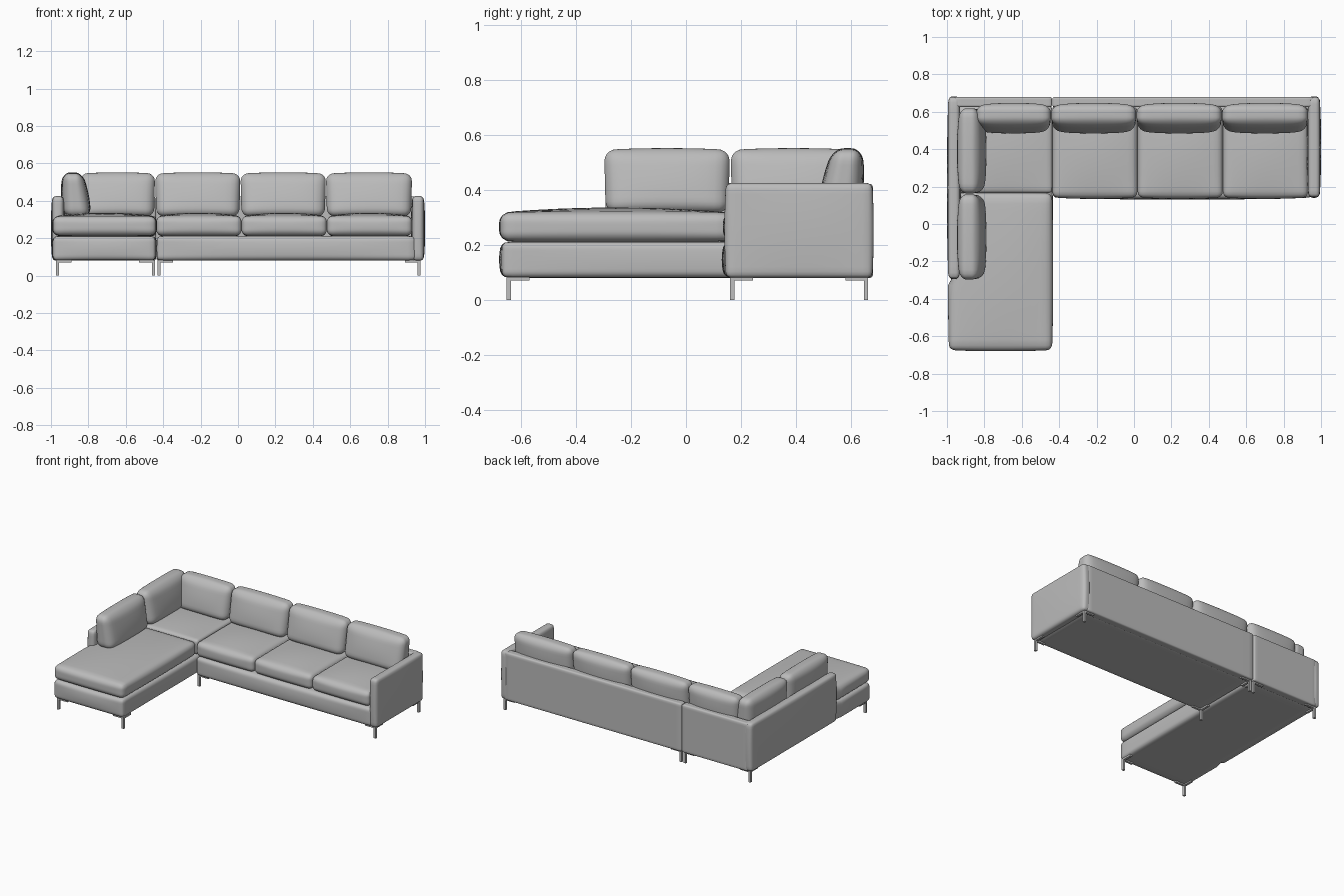
import bpy, bmesh, math
from mathutils import Vector

if "Cube" in bpy.data.objects:
    bpy.data.objects.remove(bpy.data.objects["Cube"], do_unlink=True)


def make_material(name, value):
    mat = bpy.data.materials.new(name)
    mat.use_nodes = True
    colour = (value, value, value, 1)
    mat.diffuse_color = colour
    mat.node_tree.nodes["Principled BSDF"].inputs["Base Color"].default_value = colour
    return mat


upholstery = make_material("grey upholstery", 0.5)
metal = make_material("leg metal", 0.52)


def finish(name, bm, mat, smooth):
    bmesh.ops.recalc_face_normals(bm, faces=bm.faces)
    mesh = bpy.data.meshes.new(name)
    bm.to_mesh(mesh)
    bm.free()
    mesh.materials.append(mat)
    mesh.polygons.foreach_set("use_smooth", [smooth] * len(mesh.polygons))
    obj = bpy.data.objects.new(name, mesh)
    bpy.context.collection.objects.link(obj)
    return obj


def soft_box(name, x, y, z, radius, puff=(0, 0, 0), tweak=None, cuts=17):
    """Rounded box between the given ranges, with each pair of sides puffed out."""
    lo, hi = Vector((x[0], y[0], z[0])), Vector((x[1], y[1], z[1]))
    centre, half = (lo + hi) / 2, (hi - lo) / 2
    bm = bmesh.new()
    bmesh.ops.create_cube(bm, size=2)
    bmesh.ops.subdivide_edges(bm, edges=bm.edges[:], cuts=cuts, use_grid_fill=True)
    r = min(radius, min(half) * 0.98)
    for v in bm.verts:
        # crowd the grid towards the edges, then round them
        p = Vector([math.sin(c * math.pi / 2) * h for c, h in zip(v.co, half)])
        core = Vector([max(r - h, min(h - r, c)) for c, h in zip(p, half)])
        p = core + (p - core).normalized() * r
        u = [c / h for c, h in zip(p, half)]
        for i in range(3):
            a, b = u[i - 1], u[i - 2]
            p[i] += puff[i] * u[i] * (1 - a * a) * (1 - b * b)
        if tweak:
            p = tweak(p, u)
        v.co = p + centre
    return finish(name, bm, upholstery, True)


def box(bm, x, y, z):
    made = bmesh.ops.create_cube(bm, size=1)["verts"]
    for v in made:
        v.co = Vector([(a + b) / 2 + c * (b - a) for c, (a, b) in zip(v.co, (x, y, z))])


# Bases of the two modules
soft_box("chaise_base", (-0.99, -0.44), (-0.67, 0.65), (0.08, 0.212), 0.025, (0.006, 0.01, 0),
         lambda p, u: Vector((max(p.x, -0.24) if p.y > -0.27 else p.x, p.y, p.z)))
soft_box("sofa_base", (-0.435, 0.95), (0.14, 0.65), (0.08, 0.212), 0.025, (0, 0.01, 0))

# Arms and back panels
soft_box("right_arm", (-0.993, -0.932), (-0.29, 0.678), (0.08, 0.425), 0.022, (0.008, 0.005, 0))
soft_box("left_arm", (0.932, 0.993), (0.145, 0.678), (0.08, 0.425), 0.022, (0.008, 0.005, 0))
soft_box("chaise_back", (-0.96, -0.439), (0.625, 0.68), (0.08, 0.422), 0.012)
soft_box("sofa_back", (-0.436, 0.96), (0.625, 0.68), (0.08, 0.422), 0.012)

# Seat cushions
soft_box("chaise_cushion", (-0.99, -0.437), (-0.675, 0.165), (0.214, 0.318), 0.035, (0.005, 0.005, 0.018),
         lambda p, u: Vector((max(p.x, -0.24) if p.y > -0.045 else p.x, p.y, p.z)))
soft_box("corner_cushion", (-0.94, -0.437), (0.166, 0.63), (0.214, 0.318), 0.02, (0, 0, 0.015))
seat_width = 0.456
for i in range(3):
    left = -0.437 + i * seat_width
    soft_box(f"seat_cushion_{i + 1}", (left, left + seat_width), (0.142, 0.63), (0.214, 0.318),
             0.032, (0, 0.008, 0.018))


def lean(axis, direction, amount):
    """Tilt a pillow backwards and thin it towards its rim and top."""
    along = 1 - axis

    def tweak(p, u):
        rim = (1 - 0.2 * abs(u[along]) ** 6) * (1 - 0.14 * u[2])
        p[axis] = p[axis] * rim + direction * amount * u[2]
        p[along] *= 1 + 0.012 * u[2]
        return p
    return tweak


# Back pillows along the rear and along the right arm
edges = [-0.845, -0.443, 0.013, 0.47, 0.931]
for i in range(4):
    soft_box(f"back_pillow_{i + 1}", (edges[i] + 0.003, edges[i + 1] - 0.003), (0.508, 0.635),
             (0.318, 0.546), 0.042, (0, 0.012, 0.006), lean(1, 1, 0.016))
for i, start in enumerate((-0.295, 0.165)):
    soft_box(f"side_pillow_{i + 1}", (-0.935, -0.81), (start, start + 0.452),
             (0.318, 0.546), 0.042, (0.012, 0, 0.006), lean(0, -1, 0.012))


# Corner legs: a slim post with an L-shaped bracket reaching inwards
def leg(name, x, y, sx, sy):
    bm = bmesh.new()
    t, reach = 0.008, 0.075
    box(bm, (x - t, x + t), (y - t, y + t), (0, 0.082))
    box(bm, sorted((x - sx * t, x + sx * reach)), (y - t, y + t), (0.071, 0.084))
    box(bm, (x - t, x + t), sorted((y - sy * t, y + sy * reach)), (0.071, 0.084))
    finish(name, bm, metal, False)


modules = {"chaise": (-0.965, -0.453, -0.645, 0.655), "sofa": (-0.422, 0.967, 0.168, 0.655)}
for module, (x0, x1, y0, y1) in modules.items():
    for x, sx, side in ((x0, 1, "right"), (x1, -1, "left")):
        for y, sy, end in ((y0, 1, "front"), (y1, -1, "back")):
            leg(f"{module}_{end}_{side}_leg", x, y, sx, sy)
